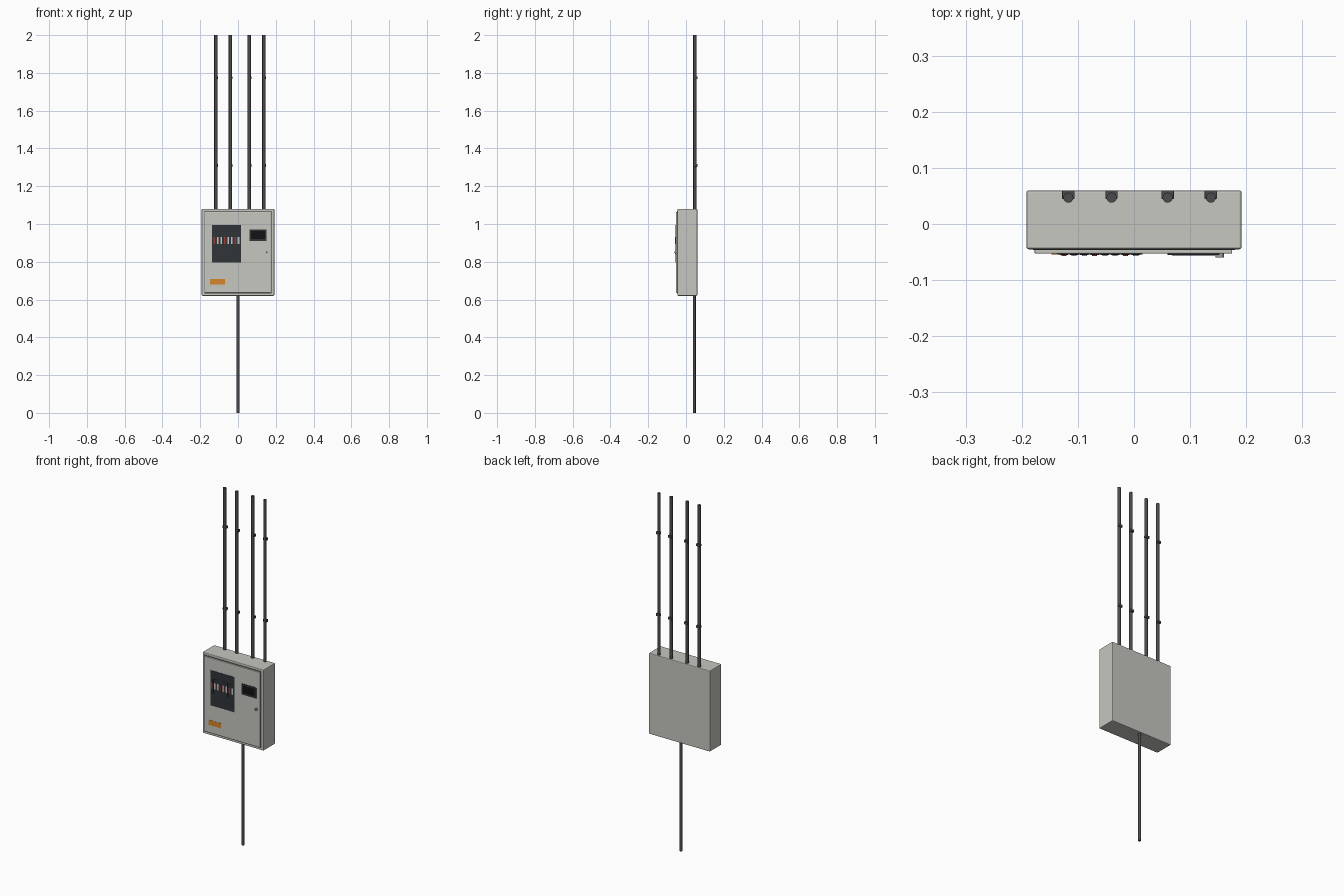
import bpy, math

if "Cube" in bpy.data.objects:
    bpy.data.objects.remove(bpy.data.objects["Cube"])

def material(name, r, g, b):
    m = bpy.data.materials.new(name)
    m.diffuse_color = (r, g, b, 1)
    m.use_nodes = True
    m.node_tree.nodes["Principled BSDF"].inputs["Base Color"].default_value = m.diffuse_color
    return m

SHELL = material("painted_shell", 0.57, 0.57, 0.53)
DARK = material("dark_plastic", 0.03, 0.035, 0.04)
BLACK = material("black_screen", 0.006, 0.006, 0.007)
PIPE = material("dark_conduit", 0.07, 0.07, 0.075)
SEAL = material("seal", 0.16, 0.17, 0.17)
ORANGE = material("orange", 0.68, 0.24, 0.025)
BROWN = material("label_marks", 0.3, 0.12, 0.02)
RED = material("red", 0.4, 0.04, 0.03)
WHITE = material("white", 0.75, 0.75, 0.72)
METAL = material("metal", 0.35, 0.35, 0.36)

def box(name, x, y, z, mat, bevel=0):
    """Box from (min, max) pairs, with optional rounded edges."""
    bpy.ops.mesh.primitive_cube_add(
        size=1, location=[(a + b) / 2 for a, b in (x, y, z)])
    o = bpy.context.object
    o.name = name
    o.scale = [b - a for a, b in (x, y, z)]
    bpy.ops.object.transform_apply(location=False, rotation=False, scale=True)
    o.data.materials.append(mat)
    if bevel:
        m = o.modifiers.new("bevel", 'BEVEL')
        m.width, m.segments = bevel, 2
    return o

def rod(name, loc, r, length, mat, rot=(0, 0, 0), sides=16):
    bpy.ops.mesh.primitive_cylinder_add(
        vertices=sides, radius=r, depth=length, location=loc, rotation=rot)
    o = bpy.context.object
    o.name = name
    o.data.materials.append(mat)
    bpy.ops.object.shade_smooth_by_angle(angle=math.radians(35))
    return o

# Enclosure, door seal and door
box("enclosure", (-0.192, 0.192), (-0.045, 0.06), (0.62, 1.08), SHELL, 0.004)
box("door_seal", (-0.18, 0.18), (-0.0465, -0.04), (0.632, 1.068), SEAL)
box("door", (-0.177, 0.175), (-0.053, -0.044), (0.636, 1.064), SHELL, 0.002)

# Breaker window with a row of switches
box("breaker_window", (-0.137, 0.015), (-0.0545, -0.05), (0.795, 0.995), DARK, 0.001)
for i in range(8):
    cx = -0.125 + i * 0.0183
    box(f"breaker_{i}", (cx - 0.0075, cx + 0.0075), (-0.0555, -0.053),
        (0.868, 0.95), DARK)
    box(f"breaker_switch_{i}", (cx - 0.0045, cx + 0.0045), (-0.057, -0.054),
        (0.894, 0.93), RED if i in (0, 3, 6) else WHITE)

# Meter display
box("meter_frame", (0.06, 0.152), (-0.0555, -0.05), (0.91, 0.972), DARK, 0.001)
box("meter_screen", (0.068, 0.144), (-0.0565, -0.054), (0.92, 0.962), BLACK)

# Door lock with key slot
rod("door_lock", (0.153, -0.055, 0.85), 0.0075, 0.009, METAL, (math.pi / 2, 0, 0))
box("key_slot", (0.152, 0.154), (-0.06, -0.058), (0.846, 0.854), BLACK)

# Warning label
box("warning_label", (-0.147, -0.07), (-0.054, -0.052), (0.681, 0.71), ORANGE)

# Upper conduits with wall clamps
for i, x in enumerate((-0.117, -0.04, 0.06, 0.137)):
    rod(f"upper_conduit_{i}", (x, 0.047, 1.54), 0.009, 0.92, PIPE)
    for j, z in enumerate((1.31, 1.775)):
        box(f"clamp_{i}_{j}", (x - 0.011, x + 0.011), (0.045, 0.06),
            (z - 0.007, z + 0.007), PIPE, 0.001)

# Lower supply conduit
rod("lower_conduit", (0, 0.044, 0.312), 0.008, 0.624, PIPE)
